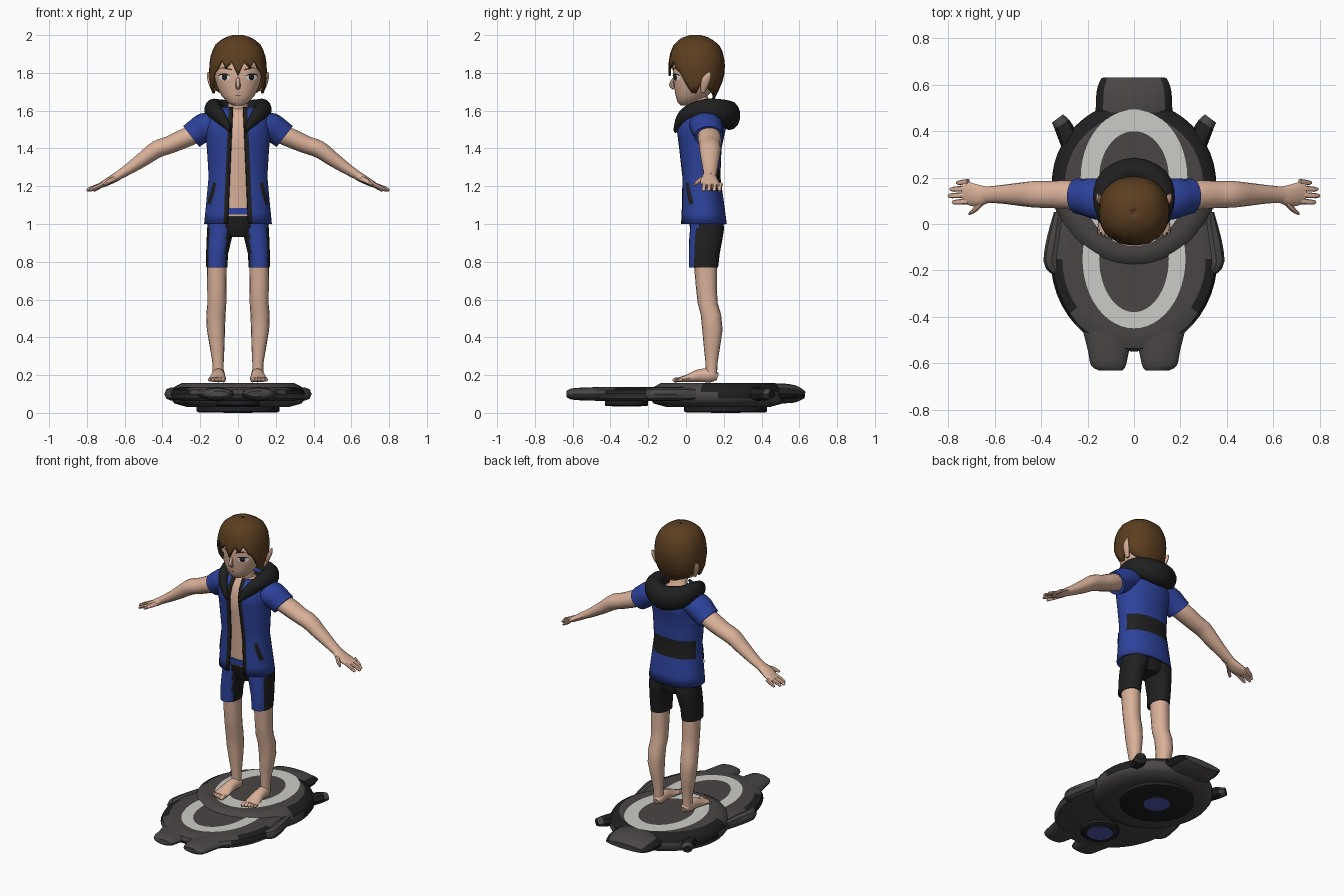
import bpy, bmesh
from math import sin, cos, asin, pi, copysign
from mathutils import Vector

if "Cube" in bpy.data.objects:
    bpy.data.objects.remove(bpy.data.objects["Cube"])

X, Y, Z = Vector((1, 0, 0)), Vector((0, 1, 0)), Vector((0, 0, 1))
BOX = 0.9  # squareness of cross-sections


def material(name, *rgb):
    m = bpy.data.materials.new(name)
    m.use_nodes = True
    m.diffuse_color = (*rgb, 1)
    m.node_tree.nodes["Principled BSDF"].inputs["Base Color"].default_value = (*rgb, 1)
    return m


skin = material("skin", .70, .44, .32)
brown = material("hair brown", .105, .048, .014)
blue = material("cloth blue", .026, .055, .33)
black = material("black", .014, .014, .015)
grey = material("board grey", .068, .06, .06)
pale = material("ring pale grey", .6, .6, .57)
glow = material("thruster blue", .08, .1, .42)
white = material("eye white", .8, .8, .8)


def build(name, rows, mats, closed=True, caps=True, rule=None, mirror=False, face=None, thick=0):
    """Skin a grid of points; rule(centre, row, column) picks the material."""
    bm = bmesh.new()
    grid = [[bm.verts.new(p) for p in row] for row in rows]
    n = len(rows[0])
    for i in range(len(grid) - 1):
        for j in range(n if closed else n - 1):
            k = (j + 1) % n
            f = bm.faces.new((grid[i][j], grid[i][k], grid[i + 1][k], grid[i + 1][j]))
            if rule:
                f.material_index = rule(f.calc_center_median(), i, j)
    if caps:
        bm.faces.new(grid[0])
        bm.faces.new(grid[-1])
    bmesh.ops.recalc_face_normals(bm, faces=bm.faces)
    bm.normal_update()
    if face and sum(f.normal.dot(face) for f in bm.faces) < 0:
        bmesh.ops.reverse_faces(bm, faces=bm.faces)
    me = bpy.data.meshes.new(name)
    bm.to_mesh(me)
    bm.free()
    for m in mats:
        me.materials.append(m)
    me.shade_smooth()
    me.set_sharp_from_angle(angle=0.75)
    ob = bpy.data.objects.new(name, me)
    bpy.context.collection.objects.link(ob)
    if mirror:
        ob.modifiers.new("mirror", 'MIRROR')
    if thick:
        mod = ob.modifiers.new("thickness", 'SOLIDIFY')
        mod.thickness, mod.offset = thick, -1
    return ob


def ring_at(rings, z):
    for r, s in zip(rings, rings[1:]):
        if z <= s[0]:
            break
    t = min(1, max(0, (z - r[0]) / (s[0] - r[0])))
    return [p + (q - p) * t for p, q in zip(r[1:], s[1:])]


def at(rings, z, a, off=0):
    """Point at height z and angle a from the front; a ring is (z, cx, cy, rx, ry)."""
    cx, cy, rx, ry = ring_at(rings, z)
    sp = lambda v: copysign(abs(v) ** BOX, v)
    return Vector((cx + (rx + off) * sp(sin(a)), cy - (ry + off) * sp(cos(a)), z))


def angle_at(rings, z, x):
    cx, cy, rx, ry = ring_at(rings, z)
    v = max(-1, min(1, (x - cx) / rx))
    return asin(copysign(abs(v) ** (1 / BOX), v))


def loft(name, rings, mats, n=20, **kw):
    rows = [[at(rings, r[0], 2 * pi * j / n) for j in range(n)] for r in rings]
    return build(name, rows, mats, **kw)


def decal(name, rings, outline, mat, off=.004):
    """Thin plate laid on the front of a lofted surface, outlined in x and z."""
    cx, cz = (sum(p[k] for p in outline) / len(outline) for k in (0, 1))
    rows = []
    for s in (.02, .5, 1):
        pts = [(cx + (x - cx) * s, cz + (z - cz) * s) for x, z in outline]
        rows.append([at(rings, z, angle_at(rings, z, x), off) for x, z in pts])
    build(name, rows, [mat], caps=False, mirror=True, face=-Y)


def tube(name, secs, side, mats, n=12, steps=3, **kw):
    """Sweep ellipses along a smooth path; a section is (x, y, z, side radius, other radius)."""
    P = [Vector(s) for s in secs]
    path = []
    for i in range(len(P) - 1):
        p0, p1, p2, p3 = P[max(i - 1, 0)], P[i], P[i + 1], P[min(i + 2, len(P) - 1)]
        for k in range(steps):
            t = k / steps
            path.append(p1 + (p2 - p0) * (t / 2) + (p0 * 2 - p1 * 5 + p2 * 4 - p3) * (t * t / 2)
                        + (p1 * 3 - p0 - p2 * 3 + p3) * (t ** 3 / 2))
    path.append(P[-1])
    rows = []
    for i, s in enumerate(path):
        d = path[min(i + 1, len(path) - 1)] - path[max(i - 1, 0)]
        v = Vector(d[:3]).cross(side).normalized()
        rows.append([Vector(s[:3]) + side * (s[3] * cos(2 * pi * j / n)) + v * (s[4] * sin(2 * pi * j / n))
                     for j in range(n)])
    return build(name, rows, mats, **kw)


def oval(cy, rx, ry, z, n=48):
    return [Vector((rx * cos(2 * pi * j / n), cy + ry * sin(2 * pi * j / n), z)) for j in range(n)]


def disc(name, cy, rx, ry, profile, mats, **kw):
    build(name, [oval(cy, rx * s, ry * s, z) for s, z in profile], mats, **kw)


# Hover board: two overlapping decks with inlaid rings
disc("rear_deck", .17, .355, .36, [(.78, .158), (.84, .158), (.96, .135), (1, .11), (1, .075), (.95, .05), (.75, .03)],
     [grey, black], rule=lambda c, i, j: int((i in (1, 2) and c.y > .08) or (i == 3 and .15 < c.y < .38)))
disc("front_deck", -.15, .36, .4, [(.8, .136), (.86, .136), (.97, .122), (1, .1), (.96, .075), (.8, .062)],
     [grey, black], rule=lambda c, i, j: int(i in (1, 2) and abs(c.x) > .26 and c.y < -.15))
build("rear_ring", [oval(.2, .15, .2, .161), oval(.2, .23, .295, .161)], [pale], caps=False, face=Z)
build("front_ring", [oval(-.15, .15, .23, .139), oval(-.15, .222, .3, .139)], [pale], caps=False, face=Z)
for end, cy, r, low, top in (("rear", .21, .22, .003, .035), ("front", -.315, .115, .036, .066)):
    disc(end + "_thruster", cy, r, r, [(.95, low), (1, low + .005), (1, top)], [black])
    disc(end + "_thruster_light", cy, .078, .078, [(1, low - .003), (1, low + .002)], [glow])
tube("tail_block", [(0, .44, .1, .17, .05), (0, .5, .103, .165, .053), (0, .58, .1, .16, .045), (0, .63, .095, .14, .018)],
     X, [grey, black], n=20, rule=lambda c, i, j: int(abs(c.x) > .125))
tube("rear_prongs", [(.27, .33, .1, .035, .04), (.3, .41, .1, .035, .04), (.33, .455, .1, .022, .03)],
     Z, [black, grey], n=8, mirror=True, rule=lambda c, i, j: int(i > 3))
tube("side_spurs", [(.325, .05, .1, .03, .02), (.34, -.06, .1, .035, .035), (.355, -.16, .1, .035, .035),
                    (.335, -.2, .1, .03, .025)], Z, [grey], n=8, mirror=True)
tube("nose_lobes", [(.11, -.46, .1, .11, .036), (.11, -.55, .1, .088, .034), (.11, -.61, .1, .075, .028),
                    (.1, -.632, .1, .05, .015)], X, [grey], n=16, mirror=True)

# Legs and bare feet
loft("legs", [(.2, .105, .135, .03, .03), (.26, .105, .135, .029, .031), (.34, .11, .137, .038, .042),
              (.44, .117, .14, .048, .054), (.52, .117, .132, .051, .054), (.58, .112, .115, .05, .053),
              (.66, .112, .108, .051, .055), (.84, .112, .1, .053, .063)], [skin], n=16, mirror=True)
tube("feet", [(.1, .168, .19, .02, .018), (.102, .135, .198, .034, .036), (.105, .07, .197, .036, .034),
              (.108, .01, .183, .045, .021), (.112, -.035, .176, .046, .013)], X, [skin], mirror=True)
for i in range(5):
    x, y = .078 + .018 * i, -.07 + .006 * i
    r = .013 - .0012 * i
    tube(f"toe_{i + 1}", [(x, -.02, .177, r, .011), (x, y + .012, .174, r, r), (x, y, .17, r * .5, r * .5)],
         X, [skin], n=8, steps=2, mirror=True)

# Shorts with blue front panels
loft("shorts_legs", [(.77, .112, .093, .056, .077), (.84, .111, .097, .058, .081), (.92, .1, .105, .066, .088),
                     (.98, .088, .112, .075, .09), (1.03, .08, .105, .076, .085)], [black, blue], n=28, mirror=True,
     rule=lambda c, i, j: int(c.y < .075 and .068 < c.x < .153))
loft("shorts_seat", [(.93, 0, .11, .06, .07), (.97, 0, .108, .14, .085), (1.05, 0, .1, .145, .092)], [black])
loft("waistband", [(1.05, 0, .085, .142, .098), (1.085, 0, .083, .138, .096)], [blue])

# Torso and neck
loft("torso", [(1.04, 0, .085, .135, .09), (1.2, 0, .08, .13, .088), (1.4, 0, .075, .14, .1), (1.5, 0, .08, .14, .108),
               (1.57, 0, .08, .11, .08), (1.61, 0, .08, .055, .05), (1.68, 0, .065, .048, .048)], [skin])

# Open jacket with trim and a band across the back
JACKET = [(1, 0, .093, .18, .123), (1.12, 0, .088, .168, .112), (1.25, 0, .08, .156, .102), (1.4, 0, .075, .165, .113),
          (1.5, 0, .08, .175, .13), (1.57, 0, .085, .165, .115), (1.62, 0, .09, .11, .085)]
rows = []
for z in (1, 1.06, 1.12, 1.175, 1.25, 1.29, 1.35, 1.4, 1.46, 1.5, 1.54, 1.57, 1.62):
    gap = .055 - .045 * (z - 1)
    a, b = (angle_at(JACKET, z, gap + w) for w in (0, .022))
    turn = [a] + [b + (2 * pi - 2 * b) * k / 30 for k in range(31)] + [2 * pi - a]
    rows.append([at(JACKET, z, t) for t in turn])
build("jacket", rows, [blue, black], closed=False, caps=False, thick=.012,
      rule=lambda c, i, j: int(j in (0, 31) or (i in (3, 4) and c.y > .115)))
decal("pockets", JACKET, [(.112, 1.215), (.128, 1.222), (.148, 1.15), (.158, 1.11), (.143, 1.1), (.126, 1.15)], black)
tube("sleeves", [(.1, .1, 1.535, .09, .06), (.17, .108, 1.515, .088, .075), (.215, .115, 1.487, .08, .072),
                 (.247, .12, 1.463, .076, .07)], Y, [blue], n=16, mirror=True)

# Hood lying around the neck
half = [(.04, -.055, 1.5, .018, .012), (.075, -.035, 1.55, .04, .022), (.115, .02, 1.59, .048, .036),
        (.13, .11, 1.605, .058, .048), (.1, .19, 1.59, .07, .055)]
tube("hood", half + [(0, .23, 1.575, .078, .058)] + [(-s[0],) + s[1:] for s in half[::-1]], Z, [black], n=14)

# Arms and hands
tube("arms", [(.18, .115, 1.495, .055, .05), (.28, .125, 1.455, .062, .052), (.36, .127, 1.42, .058, .048),
              (.43, .128, 1.395, .057, .047), (.5, .128, 1.345, .049, .04), (.58, .128, 1.29, .039, .03),
              (.645, .125, 1.25, .035, .023)], Y, [skin], n=14, mirror=True)
tube("palms", [(.63, .125, 1.258, .035, .024), (.67, .122, 1.235, .047, .022), (.71, .13, 1.213, .05, .017),
               (.738, .138, 1.2, .045, .012)], Y, [skin], mirror=True)
for i in range(4):
    y, tip = .094 + .028 * i, .765 + .035 * sin(pi * (i + .6) / 3.6)
    tube(f"finger_{i + 1}", [(.715, y + .004, 1.211, .013, .012), (tip - .015, y, 1.186, .011, .01),
                             (tip, y, 1.174, .006, .005)], Y, [skin], n=8, mirror=True)
tube("thumbs", [(.645, .105, 1.245, .018, .018), (.68, .068, 1.228, .015, .014), (.71, .045, 1.208, .007, .007)],
     Y, [skin], n=8, mirror=True)

# Head, nose and ears
HEAD = [(1.628, 0, .0, .028, .028), (1.645, 0, .01, .058, .055), (1.68, 0, .03, .087, .085), (1.72, 0, .045, .109, .107),
        (1.77, 0, .054, .124, .122), (1.83, 0, .057, .13, .128), (1.9, 0, .057, .118, .116), (1.955, 0, .055, .08, .08)]
loft("head", HEAD, [skin], n=28)
tube("nose", [(0, -.062, 1.775, .008, .006), (0, -.077, 1.737, .013, .013), (0, -.062, 1.718, .011, .008)],
     X, [skin], n=8)
tube("ears", [(.125, .09, 1.7, .012, .012), (.142, .1, 1.74, .022, .013), (.155, .11, 1.778, .022, .01),
              (.158, .125, 1.805, .006, .004)], Y, [skin], n=10, mirror=True)


# Face details
def round_outline(x, z, rx, rz):
    return [(x + rx * cos(k * pi / 6), z + rz * sin(k * pi / 6)) for k in range(12)]


decal("eye_whites", HEAD, round_outline(.07, 1.777, .028, .017), white)
decal("irises", HEAD, round_outline(.068, 1.777, .014, .017), black, .006)
decal("eyelashes", HEAD, [(.038, 1.784), (.055, 1.796), (.08, 1.797), (.103, 1.786), (.08, 1.789), (.055, 1.788)], black, .008)
decal("eyebrows", HEAD, [(.03, 1.813), (.03, 1.82), (.07, 1.832), (.1, 1.824), (.07, 1.823)], brown)
decal("mouth", HEAD, [(-.02, 1.681), (0, 1.684), (.02, 1.681), (0, 1.679)], black, .003)

# Hair: a cap whose hem is cut into locks
HAIR = [(1.65, 0, .055, .115, .09), (1.72, 0, .054, .147, .126), (1.78, 0, .055, .152, .148), (1.84, 0, .056, .153, .15),
        (1.9, 0, .057, .143, .142), (1.95, 0, .055, .12, .12), (1.985, 0, .052, .077, .077), (2, 0, .05, .03, .03)]
hem = [1.785, 1.855, 1.825, 1.865, 1.82, 1.8, 1.74, 1.695, 1.69, 1.755, 1.73, 1.71, 1.695, 1.685, 1.675, 1.665, 1.655]
hem = hem + hem[-2:0:-1]
rows = [[at(HAIR, 2 - (2 - h) * (k / 10) ** 1.5, 2 * pi * j / 32) for j, h in enumerate(hem)] for k in range(11)]
rows.insert(0, [p * .1 + Vector((0, .05, 2)) * .9 for p in rows[0]])
build("hair", rows, [brown], caps=False, thick=.012, face=Z)
